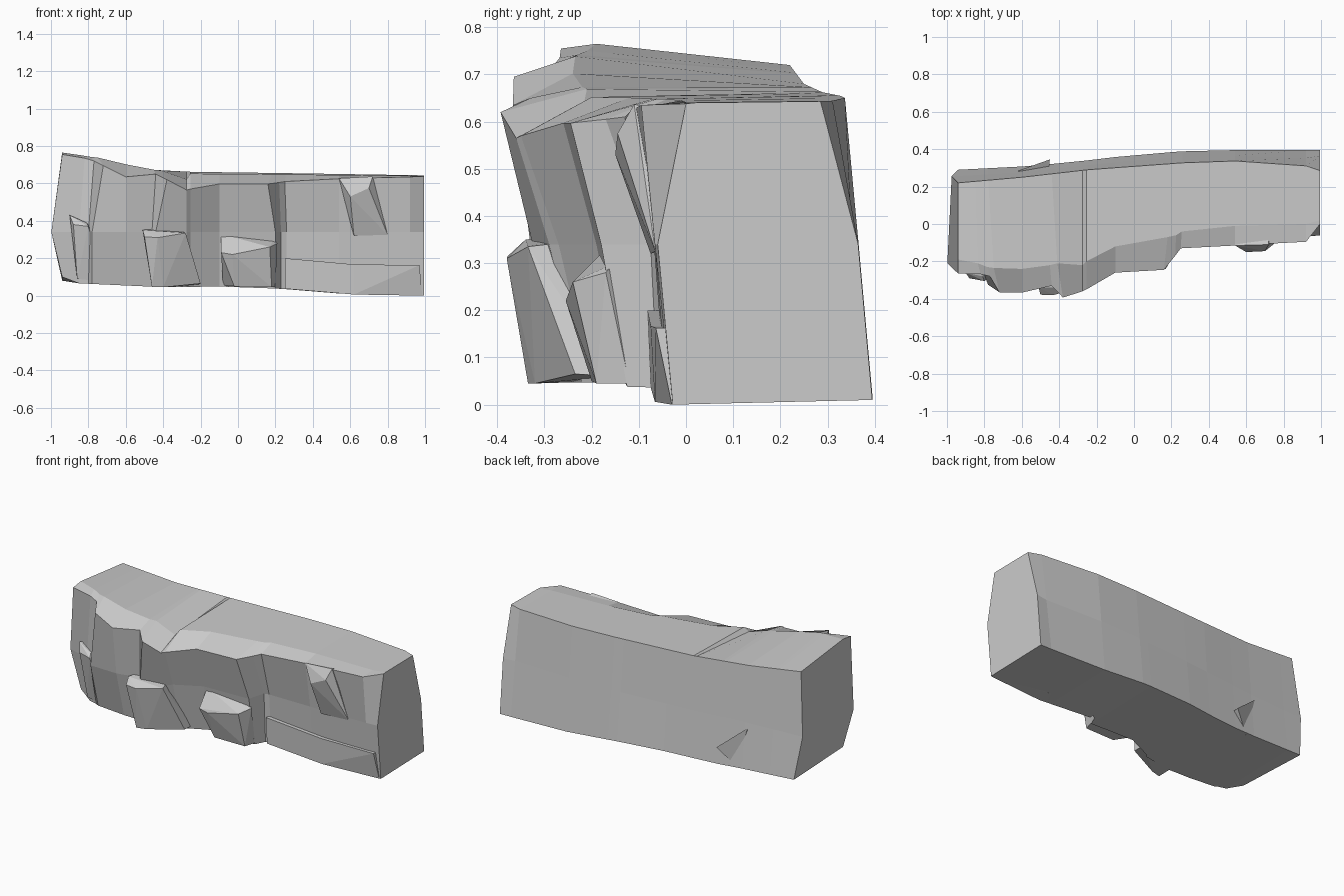
import bpy, bmesh


def lerp(table, x):
    """Piecewise-linear lookup in a short list of (x, value) pairs."""
    for (x0, v0), (x1, v1) in zip(table, table[1:]):
        if x <= x1:
            return v0 + (v1 - v0) * (x - x0) / (x1 - x0)
    return table[-1][1]


def finish(bm, name):
    bmesh.ops.recalc_face_normals(bm, faces=bm.faces)
    me = bpy.data.meshes.new(name)
    bm.to_mesh(me)
    bm.free()
    ob = bpy.data.objects.new(name, me)
    bpy.context.collection.objects.link(ob)
    return ob


def rock(name, pts):
    """Faceted rock: convex hull around a few corners."""
    bm = bmesh.new()
    for p in pts:
        bm.verts.new(p)
    bmesh.ops.convex_hull(bm, input=bm.verts)
    loose = [v for v in bm.verts if not v.link_faces]
    bmesh.ops.delete(bm, geom=loose, context='VERTS')
    bmesh.ops.dissolve_limit(bm, angle_limit=0.05, verts=bm.verts, edges=bm.edges)
    return finish(bm, name)


# Long gentle outlines of the cliff: crest height, base height, back edges
crest_z = [(-.94, .765), (-.76, .735), (-.42, .665), (-.275, .622), (-.255, .652),
           (.25, .648), (1, .64)]
back_z = [(-.94, .72), (-.6, .68), (-.25, .662), (.25, .655), (1, .643)]
base_z = [(-.94, .07), (-.4, .045), (0, .05), (.25, .035), (.62, .005), (1, 0)]
back_top = [(-.94, .22), (-.6, .25), (-.25, .29), (.3, .33), (.82, .345), (.995, .285)]
back_low = [(-.94, .29), (-.55, .31), (-.25, .34), (0, .37), (.35, .395), (1, .395)]

# Cliff stations: x, front y at base / middle / shoulder, shoulder z, crest y, lean
stations = [
    (-.94, -.19, -.21, -.265, .755, -.19, 0),
    (-.85, -.23, -.26, -.268, .735, -.21, .03),
    (-.80, -.24, -.275, -.28, .72, -.23, .03),
    (-.78, -.25, -.325, -.365, .695, -.235, .06),
    (-.60, -.255, -.33, -.367, .635, -.24, 0),
    (-.46, -.25, -.30, -.33, .65, -.22, .02),
    (-.44, -.25, -.325, -.393, .62, -.21, .06),
    (-.275, -.22, -.29, -.36, .565, -.22, 0),
    (-.255, -.20, -.27, -.35, .57, -.20, 0),
    (-.10, -.13, -.19, -.26, .597, -.12, 0),
    (.20, -.125, -.18, -.245, .597, -.07, -.04),
    (.23, -.06, -.075, -.17, .605, -.06, -.01),
    (.26, -.045, -.068, -.13, .61, -.04, -.01),
    (.54, -.04, -.068, -.115, .625, -.01, 0),
    (.92, -.03, -.066, -.095, .635, 0, 0),
    (.995, -.028, -.06, 0, .638, .02, 0),
]

# Main cliff body, lofted along x
bm = bmesh.new()
rings = []
for i, (x, yb, ym, ys, zs, yc, dx) in enumerate(stations):
    bulge = -.058 if i == 0 else 0
    zb = lerp(base_z, x)
    bt, bl = lerp(back_top, x), lerp(back_low, x)
    xm = x + bulge
    bend = .5 * bt + .5 * bl + (.025 if x > .95 else 0)
    ring = [(x, yb, zb + (.03 if i == 0 else 0)), (xm, ym, .34), (x + dx, ys, zs),
            (x + dx * .5, yc, lerp(crest_z, x)), (x, bt, lerp(back_z, x)),
            (xm - bulge * .4, bend, .34), (x, bl, zb + .01)]
    rings.append([bm.verts.new(p) for p in ring])
for a, b in zip(rings, rings[1:]):
    for j in range(7):
        k = (j + 1) % 7
        bm.faces.new((a[j], a[k], b[k], b[j]))
bm.faces.new(rings[0])
bm.faces.new(rings[-1])
finish(bm, "cliff_body")

# Rocks jutting from the front face
rock("left_rock", [
    (-.90, -.26, .43), (-.81, -.28, .39), (-.88, -.29, .38), (-.80, -.305, .37),
    (-.86, -.24, .09), (-.72, -.25, .075), (-.86, -.15, .09), (-.72, -.15, .08),
    (-.88, -.15, .40), (-.78, -.15, .38)])
rock("lower_middle_rock", [
    (-.51, -.34, .35), (-.50, -.378, .315), (-.43, -.38, .31), (-.28, -.335, .335),
    (-.30, -.25, .345), (-.47, -.25, .36), (-.46, -.335, .045), (-.40, -.32, .045),
    (-.20, -.235, .065), (-.20, -.15, .06), (-.46, -.15, .05)])
rock("lower_right_rock", [
    (-.09, -.17, .33), (.19, -.15, .30), (-.09, -.25, .23), (-.03, -.255, .22),
    (.17, -.24, .26), (.21, -.17, .28), (-.02, -.20, .05), (.18, -.19, .045),
    (.20, -.12, .045), (-.08, -.12, .055)])

# Low ledge in two lengths along the right foot of the cliff
rock("base_ledge_left", [
    (.25, -.082, .20), (.29, -.08, .195), (.62, -.075, .167), (.25, -.075, .037),
    (.62, -.066, .006), (.25, .02, .20), (.62, .02, .167), (.25, .02, .04), (.62, .02, .01)])
rock("base_ledge_right", [
    (.62, -.075, .167), (.97, -.064, .163), (.62, -.066, .006), (.985, -.03, 0),
    (.62, .02, .167), (.97, .02, .163), (.62, .02, .01), (.985, .02, .005)])

rock("upper_right_rock", [
    (.54, -.115, .627), (.72, -.11, .637), (.60, -.15, .53), (.70, -.145, .575),
    (.62, -.075, .32), (.80, -.065, .325), (.54, -.04, .60), (.72, -.04, .62),
    (.65, -.02, .34)])

# Small wedge just breaking through the back face
rock("back_wedge", [
    (-.45, .345, .17), (-.62, .285, .31), (-.55, .295, .06), (-.46, .24, .17),
    (-.60, .24, .17)])
